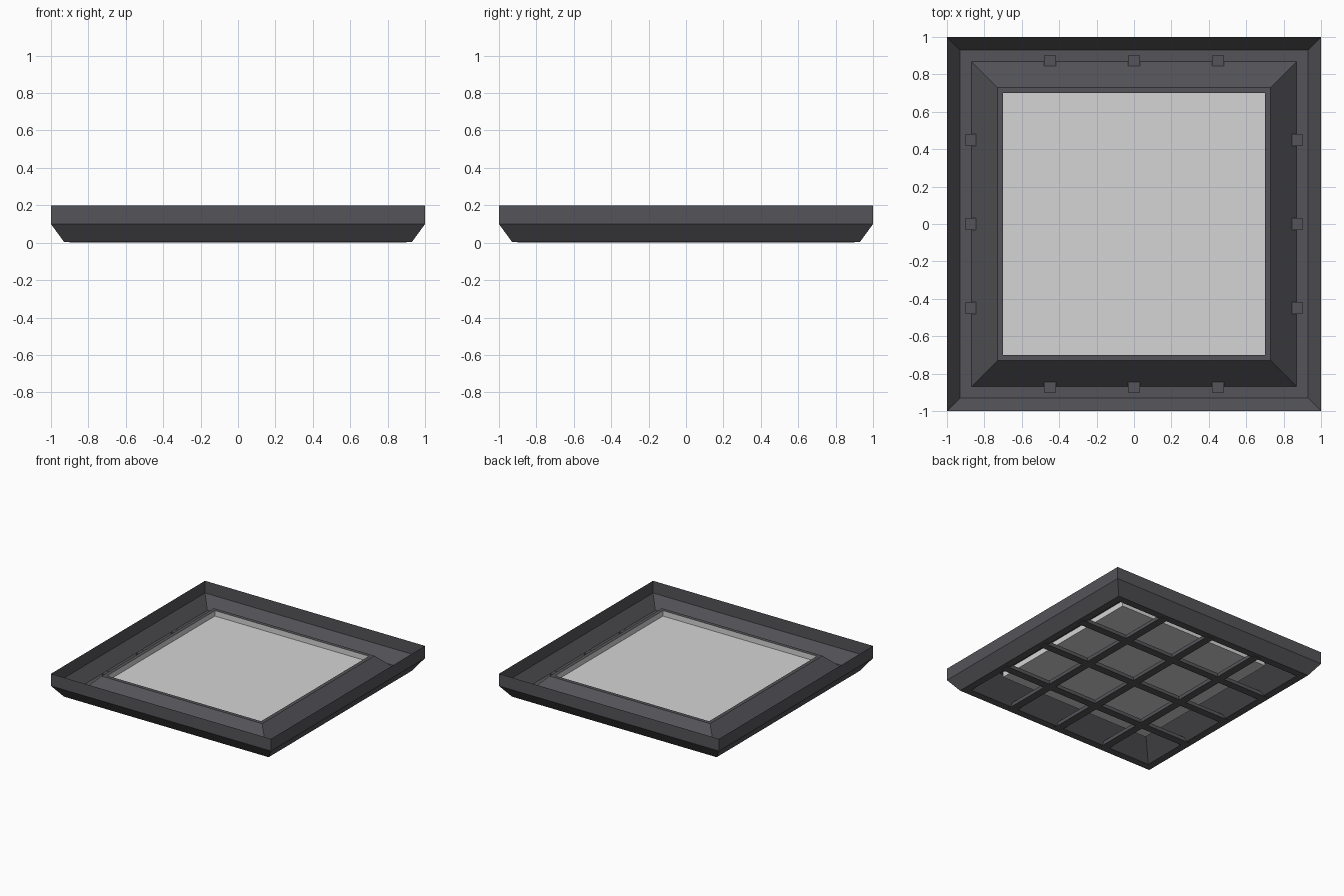
import bpy
import bmesh

if "Cube" in bpy.data.objects:
    bpy.data.objects.remove(bpy.data.objects["Cube"], do_unlink=True)


def make_material(name, color):
    mat = bpy.data.materials.new(name)
    mat.use_nodes = True
    mat.diffuse_color = color
    mat.node_tree.nodes["Principled BSDF"].inputs["Base Color"].default_value = color
    return mat


dark = make_material("dark grey metal", (0.09, 0.09, 0.1, 1))
pale = make_material("pale grey panel", (0.66, 0.66, 0.66, 1))


def finish(bm, name, mat):
    mesh = bpy.data.meshes.new(name)
    bm.to_mesh(mesh)
    bm.free()
    mesh.materials.append(mat)
    obj = bpy.data.objects.new(name, mesh)
    bpy.context.scene.collection.objects.link(obj)
    return obj


def square_sheet(name, profile, mat, closed=False):
    """Sweep (half width, height) pairs around a square, optionally capped."""
    bm = bmesh.new()
    corners = [(-1, -1), (1, -1), (1, 1), (-1, 1)]
    rings = [[bm.verts.new((r * x, r * y, z)) for x, y in corners]
             for r, z in profile]
    for a, b in zip(rings, rings[1:]):
        for k in range(4):
            n = (k + 1) % 4
            bm.faces.new((a[k], a[n], b[n], b[k]))
    if closed:
        bm.faces.new(rings[-1])
    return finish(bm, name, mat)


def box(name, size, center, mat):
    bm = bmesh.new()
    bmesh.ops.create_cube(bm, size=1)
    bmesh.ops.scale(bm, vec=size, verts=bm.verts)
    bmesh.ops.translate(bm, vec=center, verts=bm.verts)
    return finish(bm, name, mat)


# Folded sheet housing: wall, sloped skirt, gutter, raised surround and rim
square_sheet("housing", [(1, 0.2), (1, 0.1), (0.93, 0.004), (0.87, 0.004),
                         (0.73, 0.15), (0.7, 0.15)], dark)

# Shallow panel tray hanging from the rim
square_sheet("panel", [(0.7, 0.15), (0.7, 0.105)], pale, closed=True)

# Crossed support bars on the underside
for i, offset in enumerate((-0.45, 0, 0.45), 1):
    box(f"long_bar_{i}", (0.065, 1.8, 0.03), (offset, 0, 0.015), dark)
    box(f"cross_bar_{i}", (1.8, 0.065, 0.03), (0, offset, 0.015), dark)
